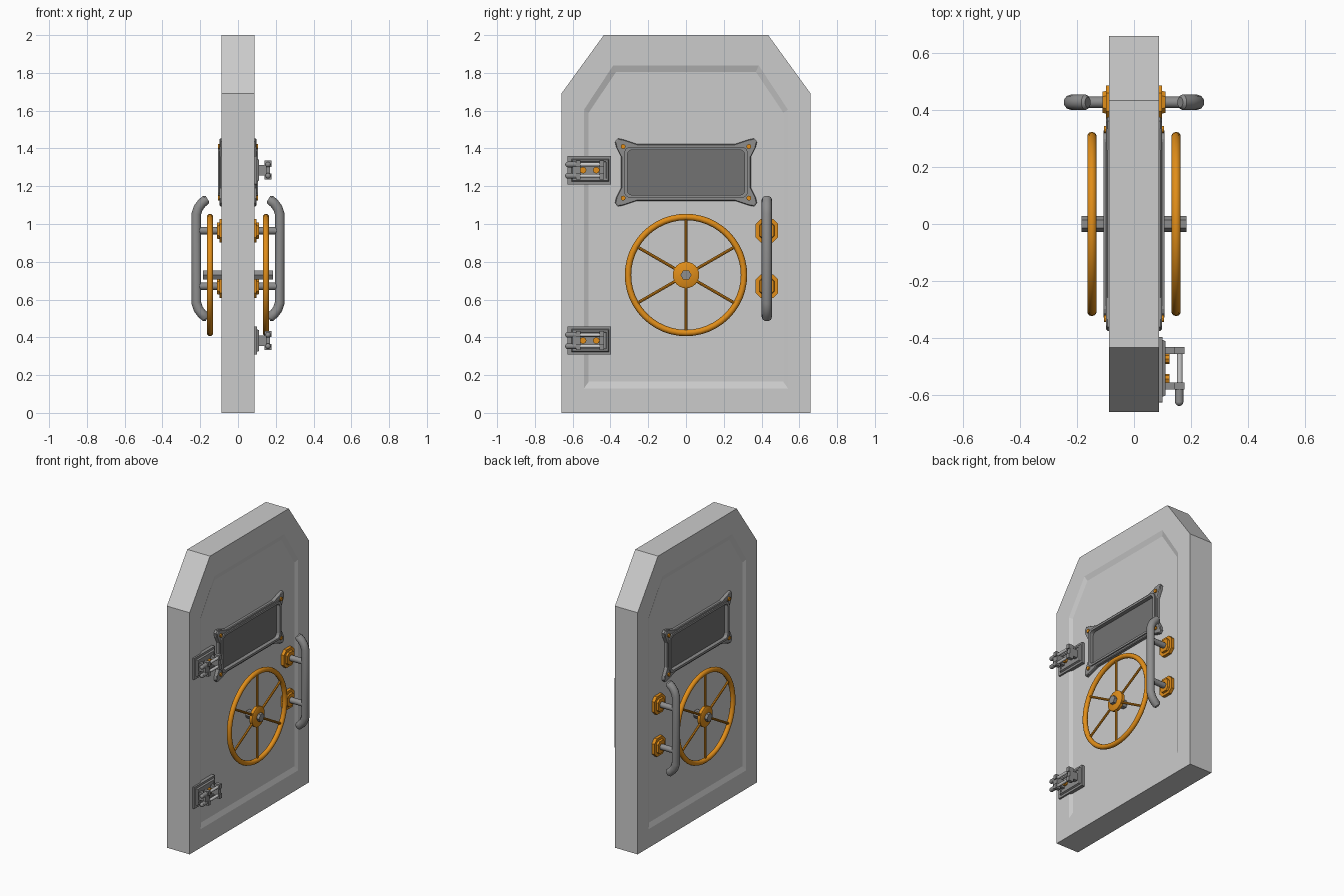
import bpy, bmesh
from math import pi, cos, sin
from mathutils import Vector

if "Cube" in bpy.data.objects:
    bpy.data.objects.remove(bpy.data.objects["Cube"])


def material(name, rgb):
    m = bpy.data.materials.new(name)
    m.diffuse_color = (*rgb, 1)
    m.use_nodes = True
    m.node_tree.nodes["Principled BSDF"].inputs["Base Color"].default_value = m.diffuse_color
    return m


ORANGE = material("orange_paint", (0.75, 0.27, 0.01))
STEEL = material("dark_steel", (0.27, 0.27, 0.27))
GLASS = material("dark_glass", (0.17, 0.17, 0.17))


def finish(obj, mat=None, smooth=False):
    if mat:
        obj.data.materials.append(mat)
    if smooth:
        bpy.ops.object.select_all(action='DESELECT')
        obj.select_set(True)
        bpy.context.view_layer.objects.active = obj
        bpy.ops.object.shade_smooth_by_angle(angle=0.7)
    return obj


def loft(name, rings, mat=None, smooth=False):
    """Skin a stack of (x, [(y, z), ...]) rings and cap both ends."""
    bm = bmesh.new()
    vs = [[bm.verts.new((x, y, z)) for y, z in prof] for x, prof in rings]
    n = len(vs[0])
    for a, b in zip(vs, vs[1:]):
        for i in range(n):
            j = (i + 1) % n
            bm.faces.new((a[i], a[j], b[j], b[i]))
    bm.faces.new(vs[0])
    bm.faces.new(vs[-1])
    bmesh.ops.recalc_face_normals(bm, faces=bm.faces)
    me = bpy.data.meshes.new(name)
    bm.to_mesh(me)
    bm.free()
    obj = bpy.data.objects.new(name, me)
    bpy.context.collection.objects.link(obj)
    return finish(obj, mat, smooth)


def box(name, x, y, z, mat=None):
    return loft(name, [(k, [(y[0], z[0]), (y[1], z[0]), (y[1], z[1]), (y[0], z[1])]) for k in x], mat)


def rod(name, a, b, r, mat, sides=12, smooth=True):
    a, b = Vector(a), Vector(b)
    bpy.ops.mesh.primitive_cylinder_add(vertices=sides, radius=r, depth=(b - a).length, location=(a + b) / 2)
    obj = bpy.context.object
    obj.name = name
    obj.rotation_euler = (b - a).to_track_quat('Z', 'Y').to_euler()
    return finish(obj, mat, smooth)


def circle(y, z, r, n=24):
    return [(y + r * cos(2 * pi * i / n), z + r * sin(2 * pi * i / n)) for i in range(n)]


def octagon(y, z, a, b, c):
    return [(y + p, z + q) for p, q in ((a, b - c), (a - c, b), (c - a, b), (-a, b - c),
                                        (-a, c - b), (c - a, -b), (a - c, -b), (a, c - b))]


def four_way(quarter, z0):
    """Reflect a quarter outline into a closed symmetric one."""
    half = quarter + [(-y, z) for y, z in reversed(quarter)]
    return [(y, z0 + z) for y, z in half + [(y, -z) for y, z in reversed(half)]]


# Door slab with a shallow recessed panel on each face
def door_outline(w, bottom, shoulder, top, tw):
    return [(-w, bottom), (w, bottom), (w, shoulder), (tw, top), (-tw, top), (-w, shoulder)]


edge = door_outline(.66, 0, 1.69, 2.0, .435)
step1 = door_outline(.54, .13, 1.605, 1.84, .385)
step2 = door_outline(.515, .165, 1.59, 1.805, .37)
loft("door_slab", [(-.076, step2), (-.088, step1), (-.088, edge),
                   (.088, edge), (.088, step1), (.076, step2)])

ZW, ZC, ZH, YH = 1.273, .73, .8175, .428
frame_out = four_way([(.345, .085), (.37, .135), (.376, .163), (.362, .18), (.335, .175), (.26, .15)], ZW)
frame_in = four_way([(.328, .085), (.328, .105), (.322, .12), (.313, .129), (.298, .135), (.26, .135)], ZW)
glass = four_way([(.31, .085), (.31, .095), (.306, .108), (.299, .115), (.288, .12), (.26, .12)], ZW)

for s, side in ((1, "right"), (-1, "left")):
    # Window frame, pane and corner bolts
    loft("window_frame_" + side, [(s * .06, frame_out), (s * .093, frame_out), (s * .098, [(y * .985, ZW + (z - ZW) * .97) for y, z in frame_out]),
                                  (s * .098, frame_in), (s * .107, frame_in),
                                  (s * .107, glass), (s * .079, glass)], STEEL)
    loft("window_pane_" + side, [(s * .07, glass), (s * .08, glass)], GLASS)
    for y in (-.333, .333):
        for z in (-.136, .137):
            rod("window_bolt_" + side, (s * .09, y, ZW + z), (s * .106, y, ZW + z), .013, ORANGE, 10)

    # Hand wheel: rim, spokes, hub
    bpy.ops.mesh.primitive_torus_add(major_segments=48, minor_segments=10, major_radius=.307,
                                     minor_radius=.017, location=(s * .148, 0, ZC), rotation=(0, pi / 2, 0))
    bpy.context.object.name = "wheel_rim_" + side
    finish(bpy.context.object, ORANGE, True)
    for i in range(6):
        a = pi / 2 + i * pi / 3
        rod("wheel_spoke_" + side, (s * .148, .05 * cos(a), ZC + .05 * sin(a)),
            (s * .148, .3 * cos(a), ZC + .3 * sin(a)), .008, ORANGE, 8)
    loft("wheel_hub_" + side, [(s * .132, circle(0, ZC, .06)), (s * .137, circle(0, ZC, .07)),
                               (s * .158, circle(0, ZC, .07)), (s * .164, circle(0, ZC, .058))], ORANGE, True)
    loft("wheel_shaft_" + side, [(s * .07, circle(0, ZC, .029, 6)), (s * .184, circle(0, ZC, .029, 6))], STEEL)
    bpy.context.view_layer.update()

    # Pull handle: bent bar on two standoffs with octagonal plates
    half = [(.162, .316, .7), (.17, .311, 1), (.192, .292, 1), (.21, .268, 1), (.221, .235, 1)]
    path = half + [(x, -z, r) for x, z, r in reversed(half)]
    cu = bpy.data.curves.new("handle_bar", 'CURVE')
    cu.dimensions = '3D'
    cu.bevel_depth = .027
    cu.bevel_resolution = 3
    cu.use_fill_caps = True
    sp = cu.splines.new('POLY')
    sp.points.add(len(path) - 1)
    for p, (x, z, r) in zip(sp.points, path):
        p.co = (s * x, YH, ZH + z, 1)
        p.radius = r
    bar = bpy.data.objects.new("handle_bar_" + side, cu)
    bpy.context.collection.objects.link(bar)
    bpy.ops.object.select_all(action='DESELECT')
    bar.select_set(True)
    bpy.context.view_layer.objects.active = bar
    bpy.ops.object.convert(target='MESH')
    finish(bpy.context.object, STEEL, True)
    for dz in (-.147, .147):
        z = ZH + dz
        rod("handle_standoff_" + side, (s * .08, YH, z), (s * .215, YH, z), .02, STEEL)
        loft("handle_plate_" + side, [(s * .07, octagon(YH, z, .059, .063, .027)), (s * .098, octagon(YH, z, .059, .063, .027)),
                                      (s * .098, octagon(YH, z, .04, .045, .018)), (s * .111, octagon(YH, z, .037, .042, .017))], ORANGE)

# Hinges, on the right face only
for z in (1.285, .383):
    loft("hinge_plate", [(.07, octagon(-.512, z, .115, .075, .001)), (.1, octagon(-.512, z, .115, .075, .001)),
                         (.1, octagon(-.507, z, .1, .06, .001)), (.111, octagon(-.507, z, .095, .055, .001)),
                         (.111, octagon(-.507, z, .085, .045, .001)), (.107, octagon(-.507, z, .083, .043, .001))], STEEL)
    for y in (-.545, -.475):
        rod("hinge_bolt", (.1, y, z), (.124, y, z), .018, ORANGE, 8)
    for y in (-.57, -.445):
        ys = (y - .012, y + .012)
        box("hinge_lug_neck", (.1, .15), ys, (z - .028, z + .028), STEEL)
        box("hinge_lug_head", (.144, .17), ys, (z - .045, z + .045), STEEL)
        for d in (-.034, .034):
            box("hinge_lug_tip", (.14, .178), ys, (z + d - .016, z + d + .016), STEEL)
    for d in (-.03, .03):
        rod("hinge_pin", (.161, -.57, z + d), (.161, -.445, z + d), .01, None)
        rod("hinge_prong", (.159, -.628, z + d), (.159, -.57, z + d), .015, STEEL)
        bpy.ops.mesh.primitive_uv_sphere_add(segments=12, ring_count=8, radius=.015, location=(.159, -.625, z + d))
        bpy.context.object.name = "hinge_prong_end"
        finish(bpy.context.object, STEEL, True)
    box("hinge_bridge", (.148, .17), (-.6, -.57), (z - .025, z + .025), STEEL)
